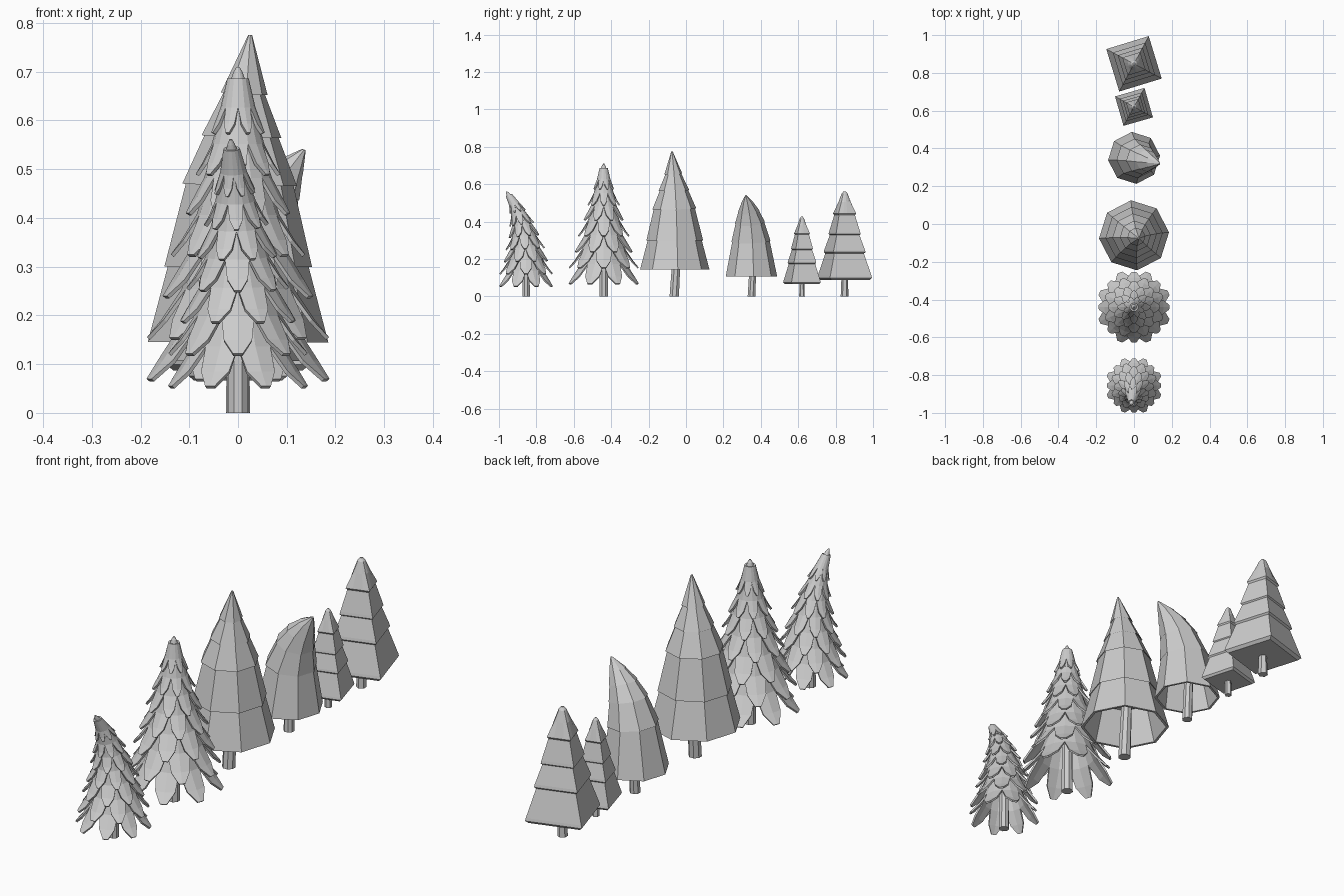
import bpy, bmesh
from math import sin, cos, pi, radians
from mathutils import Vector

if "Cube" in bpy.data.objects:
    bpy.data.objects.remove(bpy.data.objects["Cube"])


def make_object(name, bm, loc, thickness=0.0, recalc=True):
    if recalc:
        bmesh.ops.recalc_face_normals(bm, faces=bm.faces)
    me = bpy.data.meshes.new(name)
    bm.to_mesh(me)
    bm.free()
    ob = bpy.data.objects.new(name, me)
    ob.location = loc
    bpy.context.collection.objects.link(ob)
    if thickness:
        m = ob.modifiers.new("thickness", 'SOLIDIFY')
        m.thickness = thickness
    return ob


def lathe(bm, profile, sides, rot=0.0, shape=None):
    """Spin (radius, z) pairs around z; shape(angle, row) scales the radius."""
    rings = []
    for row, (r, z) in enumerate(profile):
        ring = []
        for i in range(sides):
            a = 2 * pi * i / sides
            k = shape(a, row) if shape else 1
            ring.append(bm.verts.new((r * k * cos(a + rot), r * k * sin(a + rot), z)))
        rings.append(ring)
    for lo, hi in zip(rings, rings[1:]):
        for i in range(sides):
            j = (i + 1) % sides
            bm.faces.new((lo[i], lo[j], hi[j], hi[i]))
    bm.faces.new(rings[0][::-1])
    bm.faces.new(rings[-1])


def bend(bm, height, dx, dy, power=4):
    """Curve the tree top sideways, tilting the rings with the slope."""
    for v in bm.verts:
        t = max(v.co.z, 0) / height
        slope = Vector((dx, dy)) * power * t ** (power - 1) / height
        tilt = (v.co.x * slope.x + v.co.y * slope.y) / (1 + slope.length_squared)
        v.co.x += dx * t ** power
        v.co.y += dy * t ** power
        v.co.z -= tilt * 0.7


def trunk(name, y, r, h, sides, lean=0.0):
    bm = bmesh.new()
    lathe(bm, [(r, 0), (r * 0.8, h)], sides, pi / sides)
    for v in bm.verts:
        v.co.y += lean * v.co.z
    make_object(name, bm, (0, y, 0))


# Spiky firs: tiers of eight drooping leaves, alternate tiers turned half a step
LEAF_ROWS = [(0.38, 1.0, 22.5), (0.62, 0.46, 22.5), (0.84, 0.17, 14), (1.0, 0.0, 4)]
SPIKY_TIERS = [(0.198, 0.07), (0.187, 0.155), (0.163, 0.24), (0.138, 0.325),
               (0.113, 0.41), (0.087, 0.49), (0.058, 0.575)]


def spiky_tree(name, y, sxy, sz, dx=0.0, dy=0.0):
    bm = bmesh.new()
    for tier, (R, z) in enumerate(SPIKY_TIERS):
        length = 0.065 + R * 0.8
        for n in range(8):
            a = radians(45 * n + (22.5 if tier % 2 == 0 else 0))
            rows = []
            for fr, fz, half in LEAF_ROWS:
                h = radians(half)
                rows.append([bm.verts.new((fr * R * sxy * cos(a + s * h),
                                           fr * R * sxy * sin(a + s * h),
                                           (z + fz * length) * sz)) for s in (-1, 0, 1)])
            for up, lo in zip(rows, rows[1:]):
                for i in range(2):
                    bm.faces.new((up[i], lo[i], lo[i + 1], up[i + 1]))
    bmesh.ops.remove_doubles(bm, verts=bm.verts, dist=0.0005)
    if dx or dy:
        bend(bm, 0.71 * sz, dx, dy)
    make_object(name + "_leaves", bm, (0, y, 0), 0.008, recalc=False)
    # pointed crown
    bm = bmesh.new()
    lathe(bm, [(0.045 * sxy, 0.585 * sz), (0.024 * sxy, 0.655 * sz),
               (0.010 * sxy, 0.698 * sz), (0.003, 0.71 * sz)], 16)
    if dx or dy:
        bend(bm, 0.71 * sz, dx, dy)
    make_object(name + "_crown", bm, (0, y, 0))


spiky_tree("small_spiky_fir", -0.855, 0.765, 0.79, -0.015, -0.105)
trunk("small_spiky_fir_trunk", -0.855, 0.022, 0.35, 8)
spiky_tree("large_spiky_fir", -0.44, 1.0, 1.0)
trunk("large_spiky_fir_trunk", -0.44, 0.025, 0.45, 8)


# Eight-sided skirted pines, hollow underneath
def skirt_tree(name, y, steps, tip, dx, dy, lip, wall):
    r0, z0 = steps[0]
    r1, z1 = steps[1]
    prof = [(0.01, z1 + 0.01), (r1 - wall - lip, z1), (r0 - wall, z0), (r0, z0)]
    for r, z in steps[1:]:
        prof += [(r - lip, z + 0.008), (r, z)]
    prof += [(0.004, tip)]
    bm = bmesh.new()
    lathe(bm, prof, 8, radians(5))
    bend(bm, tip, dx, dy)
    make_object(name, bm, (0, y, 0))


skirt_tree("tall_skirt_pine", -0.06,
           [(0.186, 0.145), (0.152, 0.30), (0.118, 0.468), (0.082, 0.567), (0.048, 0.655)],
           0.775, 0.025, -0.015, 0.009, 0.012)
trunk("tall_skirt_pine_trunk", -0.063, 0.027, 0.33, 8, 0.06)
skirt_tree("bent_skirt_pine", 0.35,
           [(0.138, 0.107), (0.105, 0.295), (0.080, 0.395), (0.058, 0.455), (0.034, 0.50)],
           0.54, 0.135, -0.03, 0.006, 0.010)
trunk("bent_skirt_pine_trunk", 0.35, 0.022, 0.31, 8, 0.05)


# Square tiered pines with a cone-shaped crown
def square_tree(name, y, sxy, sz, rot):
    k = 1.13 * sxy  # half width along y to corner radius
    bm = bmesh.new()
    tiers = [(0.147, 0.105, 0.100, 0.24), (0.112, 0.243, 0.077, 0.335),
             (0.086, 0.34, 0.054, 0.44)]
    for r, z, rt, zt in tiers:
        lathe(bm, [((r - 0.014) * k, (z - 0.018) * sz), (r * k, (z - 0.006) * sz),
                   ((r - 0.003) * k, (z + 0.006) * sz), (rt * k, zt * sz)], 4, rot)

    def square_to_round(a, row):
        square = cos(pi / 4) / cos(a % (pi / 2) - pi / 4)
        mix = (0, 0, 0.6, 1, 1)[row]
        return square * (1 - mix) + 0.8 * mix
    lathe(bm, [(0.05 * k, 0.428 * sz), (0.062 * k, 0.443 * sz), (0.037 * k, 0.505 * sz),
               (0.018 * k, 0.55 * sz), (0.006 * k, 0.562 * sz)], 16, rot, square_to_round)
    make_object(name, bm, (0, y, 0))


square_tree("small_square_pine", 0.62, 0.69, 0.76, radians(61))
trunk("small_square_pine_trunk", 0.62, 0.015, 0.09, 6)
square_tree("large_square_pine", 0.848, 1.0, 1.0, radians(62))
trunk("large_square_pine_trunk", 0.848, 0.021, 0.11, 6)
